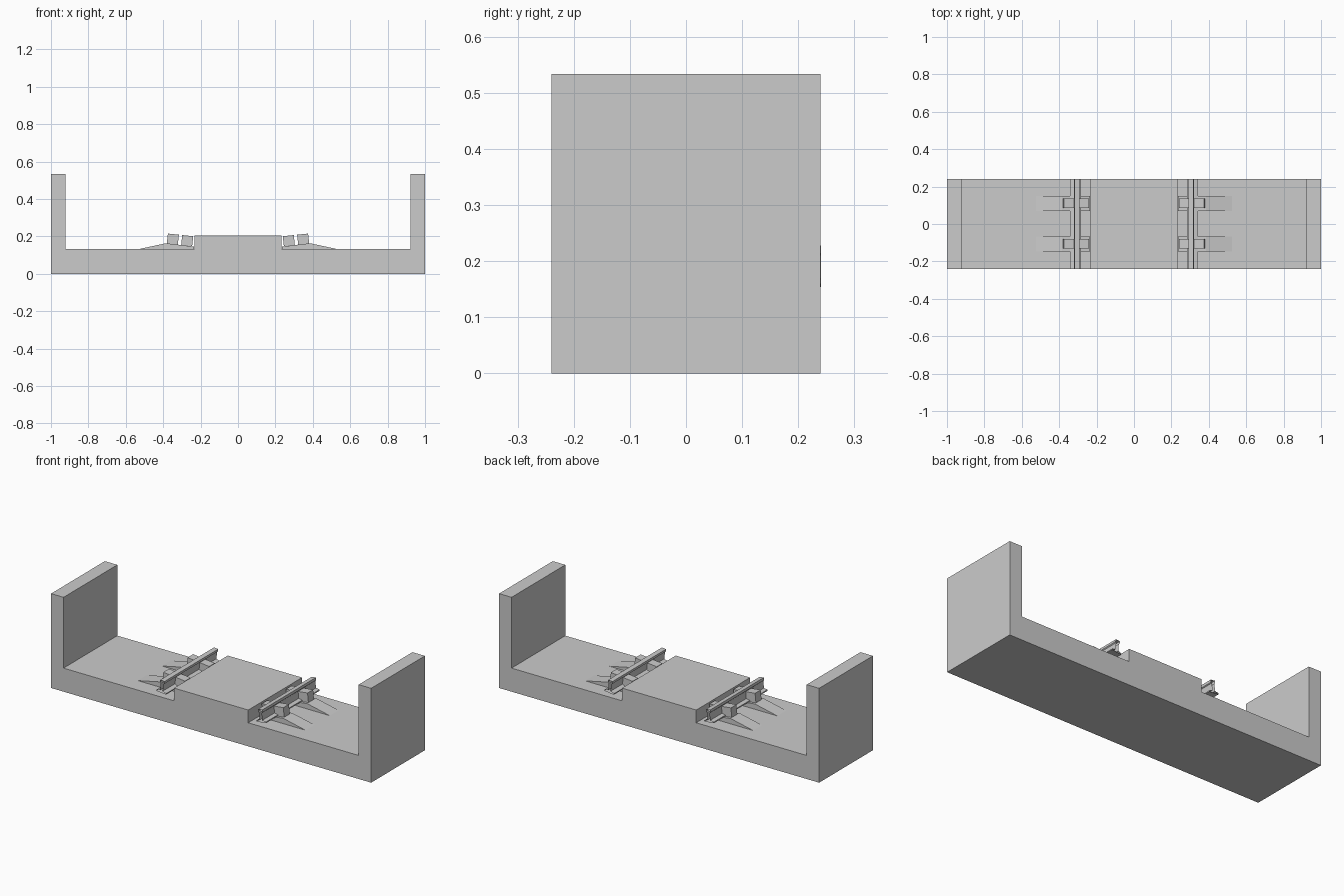
import bpy, bmesh, math

cube = bpy.data.objects.get("Cube")
if cube:
    bpy.data.objects.remove(cube, do_unlink=True)

grey = bpy.data.materials.new("concrete_grey")
grey.use_nodes = True
grey.diffuse_color = (0.6, 0.6, 0.6, 1)
grey.node_tree.nodes["Principled BSDF"].inputs["Base Color"].default_value = (0.6, 0.6, 0.6, 1)

HALF = 0.24


def extrude(name, profile, y0, y1, caps=True):
    """Sweep an x-z outline from y0 to y1."""
    bm = bmesh.new()
    front = [bm.verts.new((x, y0, z)) for x, z in profile]
    back = [bm.verts.new((x, y1, z)) for x, z in profile]
    n = len(profile)
    for i in range(n):
        j = (i + 1) % n
        bm.faces.new((front[i], front[j], back[j], back[i]))
    if caps:
        bm.faces.new(front)
        bm.faces.new(back)
    bmesh.ops.recalc_face_normals(bm, faces=bm.faces)
    mesh = bpy.data.meshes.new(name)
    bm.to_mesh(mesh)
    bm.free()
    mesh.materials.append(grey)
    obj = bpy.data.objects.new(name, mesh)
    bpy.context.collection.objects.link(obj)
    return obj


def mirrored(half):
    """Complete a right-hand outline with its reflection."""
    return half + [(-x, z) for x, z in reversed(half)]


# Trough with end walls and raised centre block
extrude("trough", mirrored([(1, 0.004), (1, 0.533), (0.922, 0.533), (0.922, 0.133),
                            (0.232, 0.133), (0.232, 0.205)]), -HALF, HALF)
extrude("bottom_slab", mirrored([(1, 0), (1, 0.004)]), -HALF, HALF)

# Outlines in the rail's own frame, origin at the middle of its foot
rail = mirrored([(0.030, 0), (0.030, 0.006), (0.008, 0.012), (0.008, 0.052),
                 (0.013, 0.056), (0.013, 0.070)])
jaw = [(0.009, -0.003), (0.068, -0.003), (0.068, 0.051), (0.009, 0.051)]
seat = [(0.235, 0.13), (0.235, 0.145), (0.385, 0.163), (0.525, 0.133), (0.525, 0.13)]
TILT = math.radians(6)


def place(profile, side):
    """Lean an outline towards the centre and move it to its track side."""
    c, s = math.cos(TILT), math.sin(TILT)
    return [(side * (0.3125 + x * c - z * s), 0.157 + x * s + z * c) for x, z in profile]


for side, label in ((1, "left"), (-1, "right")):
    # Rail, an open-ended shell
    extrude(label + "_rail", place(rail, side), -HALF, HALF + 0.0005, caps=False)
    # Sloping seats with a jaw on each side of the rail
    for y, end in ((-0.106, "front"), (0.11, "back")):
        tag = f"{label}_{end}"
        extrude(tag + "_seat", [(side * x, z) for x, z in seat], y - 0.04, y + 0.04)
        for flip, where in ((1, "outer"), (-1, "inner")):
            extrude(f"{tag}_{where}_jaw", place([(flip * x, z) for x, z in jaw], side),
                    y - 0.025, y + 0.025)
